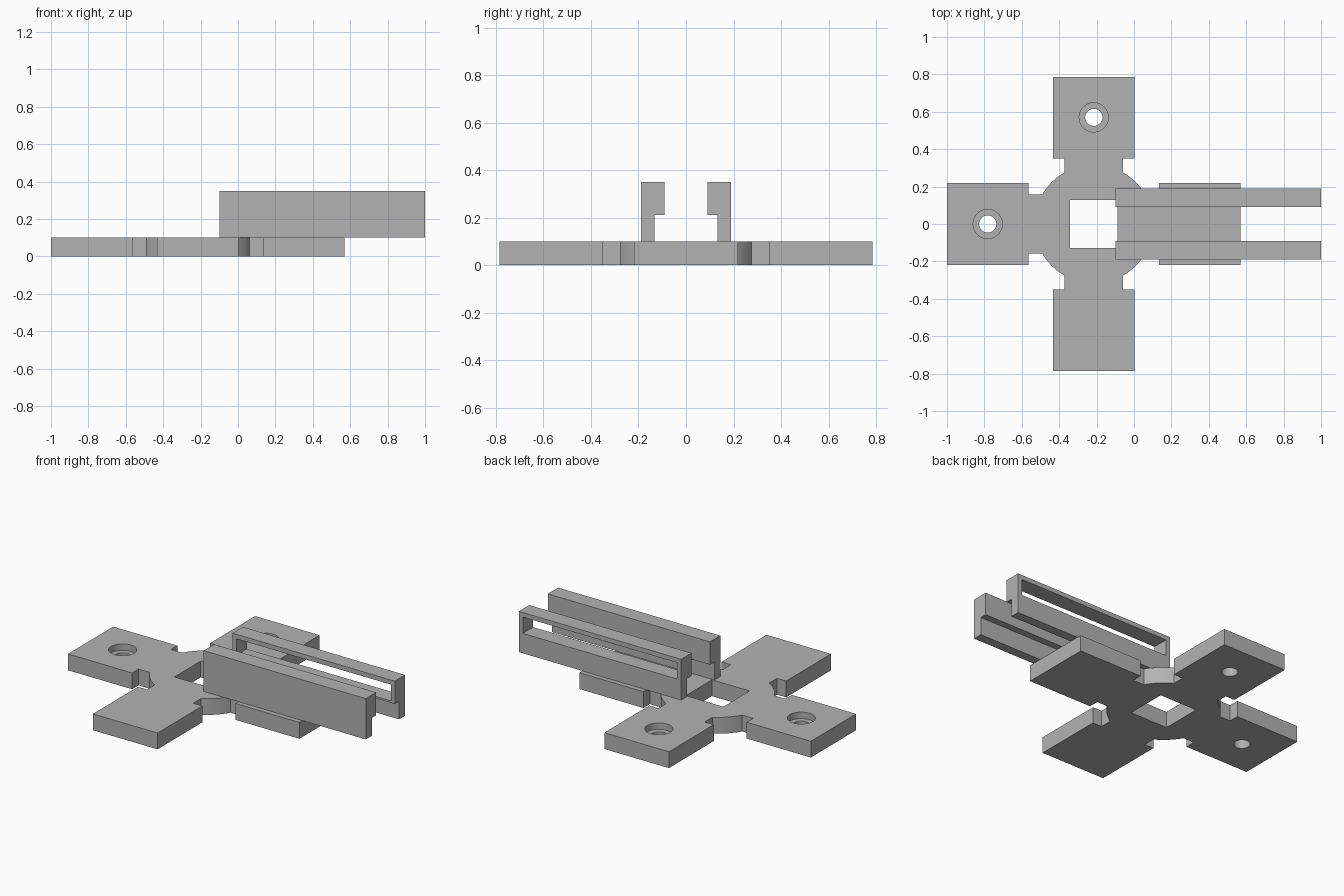
import bpy, bmesh, math
from mathutils import Matrix, Vector

if "Cube" in bpy.data.objects:
    bpy.data.objects.remove(bpy.data.objects["Cube"])

grey = bpy.data.materials.new("plain grey")
grey.diffuse_color = (0.45, 0.45, 0.45, 1)
grey.use_nodes = True
grey.node_tree.nodes["Principled BSDF"].inputs["Base Color"].default_value = grey.diffuse_color

CX = -0.215          # centre of the cross plate
THICK = 0.1


def prism(name, points, depth):
    """Extrude a closed 3D outline along the vector depth."""
    bm = bmesh.new()
    face = bm.faces.new([bm.verts.new(p) for p in points])
    ext = bmesh.ops.extrude_face_region(bm, geom=[face])
    moved = [g for g in ext["geom"] if isinstance(g, bmesh.types.BMVert)]
    bmesh.ops.translate(bm, vec=depth, verts=moved)
    bmesh.ops.recalc_face_normals(bm, faces=bm.faces)
    mesh = bpy.data.meshes.new(name)
    bm.to_mesh(mesh)
    bm.free()
    mesh.materials.append(grey)
    ob = bpy.data.objects.new(name, mesh)
    bpy.context.collection.objects.link(ob)
    return ob


def box(name, x0, x1, y0, y1, z0, z1):
    return prism(name, [(x0, y0, z0), (x1, y0, z0), (x1, y1, z0), (x0, y1, z0)],
                 (0, 0, z1 - z0))


def cylinder(name, x, y, r, z0, z1, n=48):
    ring = [(x + r * math.cos(2 * math.pi * i / n),
             y + r * math.sin(2 * math.pi * i / n), z0) for i in range(n)]
    return prism(name, ring, (0, 0, z1 - z0))


def cut(target, cutter):
    mod = target.modifiers.new(cutter.name, 'BOOLEAN')
    mod.operation = 'DIFFERENCE'
    mod.solver = 'EXACT'
    mod.object = cutter
    cutter.hide_render = True
    cutter.hide_set(True)


# Cross plate: four padded arms around a round hub
HUB, NECK, PAD, INNER, OUTER = 0.317, 0.157, 0.219, 0.35, 0.785
a = math.asin(NECK / HUB)
arm = [(HUB * math.cos(a), -NECK), (INNER, -NECK), (INNER, -PAD), (OUTER, -PAD),
       (OUTER, PAD), (INNER, PAD), (INNER, NECK)]
steps = 10
for i in range(steps):
    t = a + (math.pi / 2 - 2 * a) * i / steps
    arm.append((HUB * math.cos(t), HUB * math.sin(t)))
outline = []
for k in range(4):
    rot = Matrix.Rotation(k * math.pi / 2, 3, 'Z')
    outline += [rot @ Vector((x, y, 0)) + Vector((CX, 0, 0)) for x, y in arm]
plate = prism("cross_plate", outline, (0, 0, THICK))

# Square opening in the hub
cut(plate, box("hub_opening_cutter", -0.342, -0.087, -0.127, 0.127, -0.1, 0.2))

# Counterbored screw holes in the left and back pads
for side, x, y in (("left", -0.782, 0), ("back", CX, 0.57)):
    cut(plate, cylinder(side + "_hole_cutter", x, y, 0.046, -0.1, 0.2))
    cut(plate, cylinder(side + "_counterbore_cutter", x, y, 0.078, 0.06, 0.2))

# Two rails with an inward lip; the back one is windowed
profile = [(0.19, THICK), (0.19, 0.35), (0.09, 0.35), (0.09, 0.21),
           (0.132, 0.21), (0.132, THICK)]
for name, s in (("front_rail", -1), ("back_rail", 1)):
    rail = prism(name, [(-0.1, s * y, z) for y, z in profile], (1.1, 0, 0))
    if s > 0:
        cut(rail, box("rail_window_cutter", -0.073, 0.973, 0.0, 0.3, 0.222, 0.322))

# Smooth the round walls, keep the edges sharp
for ob in (plate,):
    bpy.ops.object.select_all(action='DESELECT')
    ob.select_set(True)
    bpy.context.view_layer.objects.active = ob
    for mod in list(ob.modifiers):
        bpy.ops.object.modifier_apply(modifier=mod.name)
    bpy.ops.object.shade_smooth_by_angle(angle=math.radians(30))
